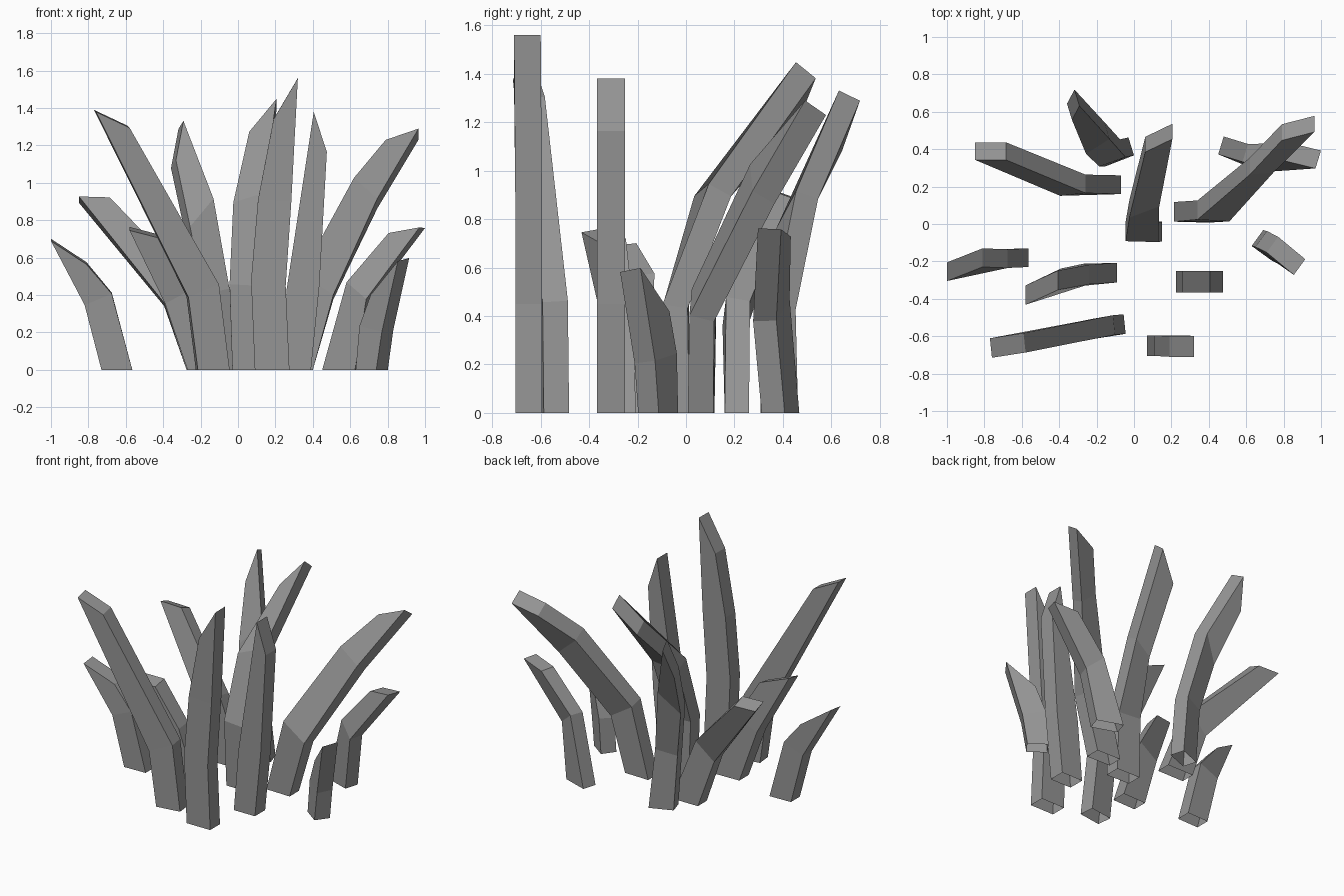
import bpy, bmesh
from math import atan2, radians, sin, cos
from mathutils import Vector

# dark grey shared by every blade
grey = bpy.data.materials.new("dark_grey")
grey.diffuse_color = (0.3, 0.3, 0.3, 1)


def blade(name, width, yaw, rings):
    """Bent four-sided blade, open at the root, cut off at a slant.
    Each ring: long side x, z, short side x, z, then the y of both sides."""
    pairs = [(Vector((xl, yl, zl)), Vector((xs, ys, zs))) for xl, zl, xs, zs, yl, ys in rings]
    mids = [(a + b) / 2 for a, b in pairs]
    steps = [atan2((b - a).y, (b - a).z) for a, b in zip(mids, mids[1:])]
    # cross-section rolls with the sideways lean
    tilts = [0] + [(a + b) / 2 for a, b in zip(steps, steps[1:])] + [steps[-1]]
    bm = bmesh.new()
    loops = []
    for (a, b), t in zip(pairs, tilts):
        s = radians(yaw)
        w = Vector((-sin(s) * cos(t), cos(s) * cos(t), -sin(t))) * width / 2
        loops.append([bm.verts.new(p) for p in (a - w, a + w, b + w, b - w)])
    for lo, hi in zip(loops, loops[1:]):
        for i in range(4):
            j = (i + 1) % 4
            bm.faces.new((lo[i], lo[j], hi[j], hi[i]))
    cap = bm.faces.new(loops[-1])
    bmesh.ops.recalc_face_normals(bm, faces=bm.faces)
    if cap.normal.z < 0:
        bmesh.ops.reverse_faces(bm, faces=bm.faces)
    me = bpy.data.meshes.new(name)
    bm.to_mesh(me)
    bm.free()
    me.materials.append(grey)
    bpy.context.collection.objects.link(bpy.data.objects.new(name, me))


# front row
blade("blade_front_left", 0.105, 6, [
    (-.22, 0, -.05, 0, -.56, -.535), (-.27, .39, -.107, .46, -.57, -.54),
    (-.765, 1.385, -.585, 1.30, -.663, -.635)])
blade("blade_front_tall", 0.11, 0, [
    (.275, 0, .09, 0, -.65, -.65), (.255, .45, .07, .48, -.65, -.65),
    (.285, .9, .107, .91, -.65, -.65), (.32, 1.56, .19, 1.34, -.655, -.655)])
blade("blade_front_right", 0.115, 0, [
    (.225, 0, .39, 0, -.31, -.31), (.26, .43, .435, .45, -.31, -.31),
    (.405, 1.38, .475, 1.165, -.31, -.31)])

# left side
blade("blade_left_outer", 0.10, 0, [
    (-.73, 0, -.565, 0, -.185, -.18), (-.82, .35, -.675, .41, -.19, -.185),
    (-1.0, .695, -.81, .57, -.255, -.18)])
blade("blade_left_inner", 0.105, 0, [
    (-.27, 0, -.09, 0, -.265, -.26), (-.39, .36, -.24, .44, -.29, -.27),
    (-.58, .755, -.405, .71, -.38, -.30)])
blade("blade_left_back", 0.10, 0, [
    (-.275, 0, -.07, 0, .21, .21), (-.395, .35, -.26, .47, .20, .215),
    (-.85, .91, -.685, .905, .39, .39)])

# middle and back
blade("blade_back_left", 0.10, 17, [
    (-.015, 0, -.17, 0, .415, .355), (-.06, .43, -.20, .40, .405, .355),
    (-.145, .9, -.27, .75, .50, .42), (-.305, 1.31, -.345, 1.1, .675, .60)])
blade("blade_centre", 0.105, 0, [
    (.15, 0, -.03, 0, -.04, -.035), (.13, .44, -.045, .45, -.045, -.04),
    (.135, .92, -.025, .87, .14, .08), (.205, 1.415, .06, 1.24, .495, .425)])

# right side
blade("blade_right_long", 0.105, 0, [
    (.40, 0, .215, 0, .06, .065), (.51, .39, .34, .5, .065, .075),
    (.745, .89, .62, 1.0, .32, .31), (.965, 1.26, .79, 1.20, .535, .49)])
blade("blade_right_back", 0.10, -17, [
    (.64, 0, .465, 0, .36, .42), (.70, .38, .595, .47, .325, .38),
    (.985, .76, .82, .73, .345, .385)])
blade("blade_right_short", 0.105, -36, [
    (.77, 0, .66, 0, -.155, -.075), (.80, .21, .68, .24, -.17, -.08),
    (.885, .59, .74, .41, -.23, -.11)])
